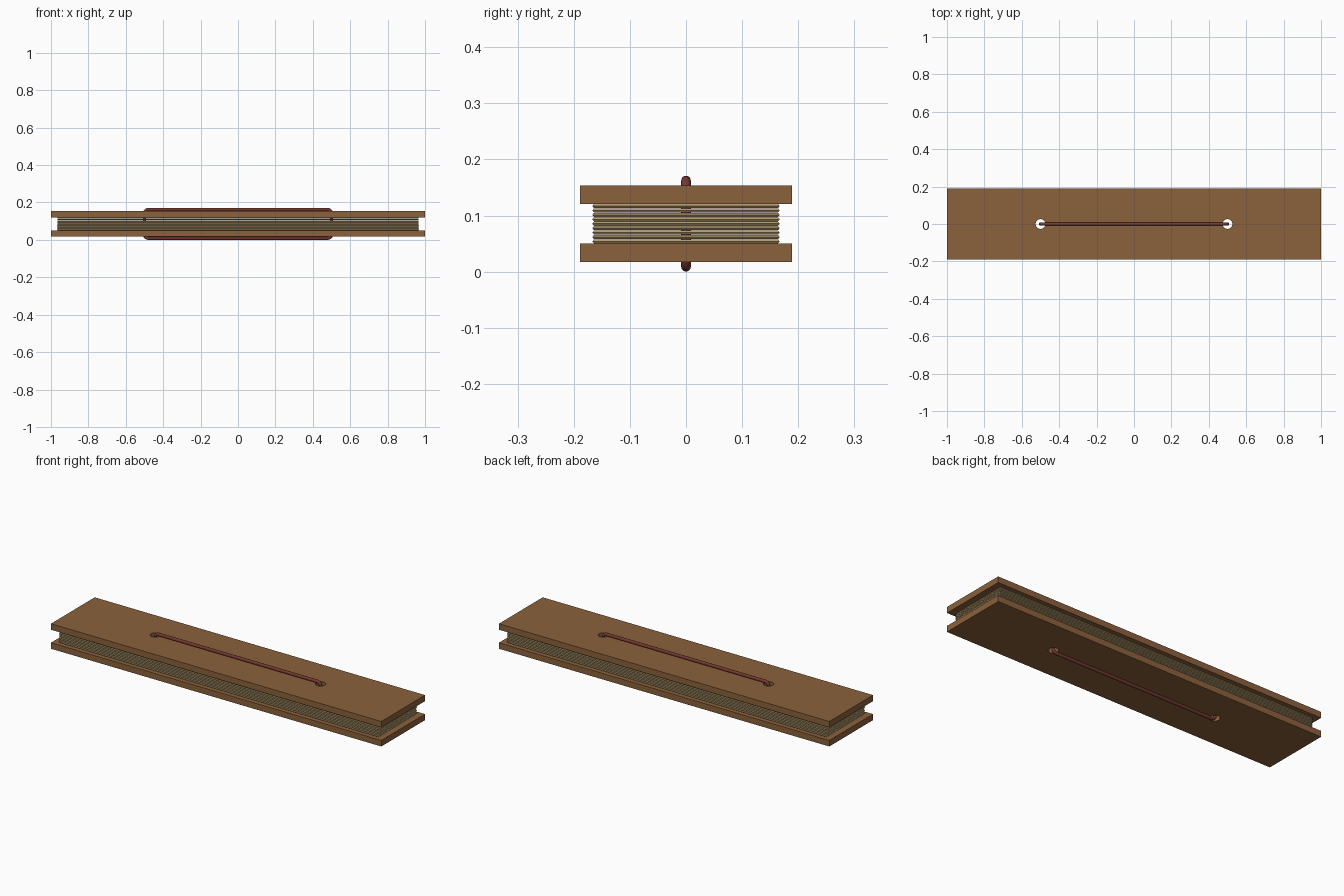
import bpy, bmesh, math
from mathutils import Vector

cube = bpy.data.objects.get("Cube")
if cube:
    bpy.data.objects.remove(cube, do_unlink=True)

HOLE_X = 0.5


def material(name, rgb):
    m = bpy.data.materials.new(name)
    m.use_nodes = True
    m.diffuse_color = (*rgb, 1)
    m.node_tree.nodes["Principled BSDF"].inputs["Base Color"].default_value = (*rgb, 1)
    return m


wood = material("brown wood", (0.26, 0.12, 0.045))
leaf_tan = material("dry leaf tan", (0.45, 0.32, 0.15))
cord_red = material("dark red cord", (0.18, 0.04, 0.03))


def add_mesh(name, bm, mat):
    bmesh.ops.recalc_face_normals(bm, faces=bm.faces)
    mesh = bpy.data.meshes.new(name)
    bm.to_mesh(mesh)
    bm.free()
    mesh.materials.append(mat)
    obj = bpy.data.objects.new(name, mesh)
    bpy.context.collection.objects.link(obj)
    return obj


def plate(name, hx, hy, z0, z1, mat, hole, edge=0.0):
    """Flat slab with two cord holes; edge pushes the rim out to a ridge."""
    bm = bmesh.new()
    zm = (z0 + z1) / 2
    levels = [(z0, edge), (zm, 0), (z1, edge)] if edge else [(z0, 0), (z1, 0)]
    rings = []
    for z, inset in levels:
        x, y = hx - inset, hy - inset
        loops = [[(-x, -y), (x, -y), (x, y), (-x, y)]]
        for cx in (-HOLE_X, HOLE_X):
            loops.append([(cx + hole * math.cos(i * math.tau / 24),
                           hole * math.sin(i * math.tau / 24)) for i in range(24)])
        rings.append([[bm.verts.new((px, py, z)) for px, py in lp] for lp in loops])
    # walls around the rim and the holes
    for low, high in zip(rings, rings[1:]):
        for a, b in zip(low, high):
            for i in range(len(a)):
                j = (i + 1) % len(a)
                bm.faces.new((a[i], a[j], b[j], b[i]))
    # top and bottom, each as two halves meeting along the hole line
    for ring in (rings[0], rings[-1]):
        rim, left, right = ring
        z = rim[0].co.z
        west = bm.verts.new((rim[0].co.x, 0, z))
        east = bm.verts.new((rim[1].co.x, 0, z))
        bm.faces.new([rim[0], rim[1], east, right[0]] + right[:11:-1]
                     + [left[0]] + left[:11:-1] + [west])
        bm.faces.new([rim[3], rim[2], east] + right[:13]
                     + left[:13] + [west])
    return add_mesh(name, bm, mat)


# cover boards
plate("bottom_board", 1.0, 0.189, 0.017, 0.05, wood, 0.026)
plate("top_board", 1.0, 0.189, 0.121, 0.154, wood, 0.026)

# stack of thin leaves
LEAVES = 9
pitch = 0.071 / LEAVES
for n in range(LEAVES):
    z = 0.05 + n * pitch
    plate(f"leaf_{n + 1}", 0.967, 0.167, z + 0.0003, z + pitch - 0.0003,
          leaf_tan, 0.026, edge=0.003)

# cord looped through both holes: a round section swept along a rounded rectangle
R, BEND, TOP, BOTTOM = 0.0085, 0.02, 0.1625, 0.0085
path = []
for cx, cz, start in ((HOLE_X, TOP, 0), (-HOLE_X, TOP, 90),
                      (-HOLE_X, BOTTOM, 180), (HOLE_X, BOTTOM, 270)):
    ox = cx - math.copysign(BEND, cx)
    oz = cz - BEND if cz == TOP else cz + BEND
    for k in range(6):
        a = math.radians(start + k * 18)
        path.append((Vector((ox + BEND * math.cos(a), 0, oz + BEND * math.sin(a))),
                     Vector((math.cos(a), 0, math.sin(a)))))
bm = bmesh.new()
SIDES = 12
sections = []
for point, out in path:
    sections.append([bm.verts.new(point + out * R * math.cos(t) + Vector((0, R * math.sin(t), 0)))
                     for t in (i * math.tau / SIDES for i in range(SIDES))])
for s, section in enumerate(sections):
    after = sections[(s + 1) % len(sections)]
    for i in range(SIDES):
        j = (i + 1) % SIDES
        bm.faces.new((section[i], section[j], after[j], after[i]))
cord = add_mesh("binding_cord", bm, cord_red)
for face in cord.data.polygons:
    face.use_smooth = True
